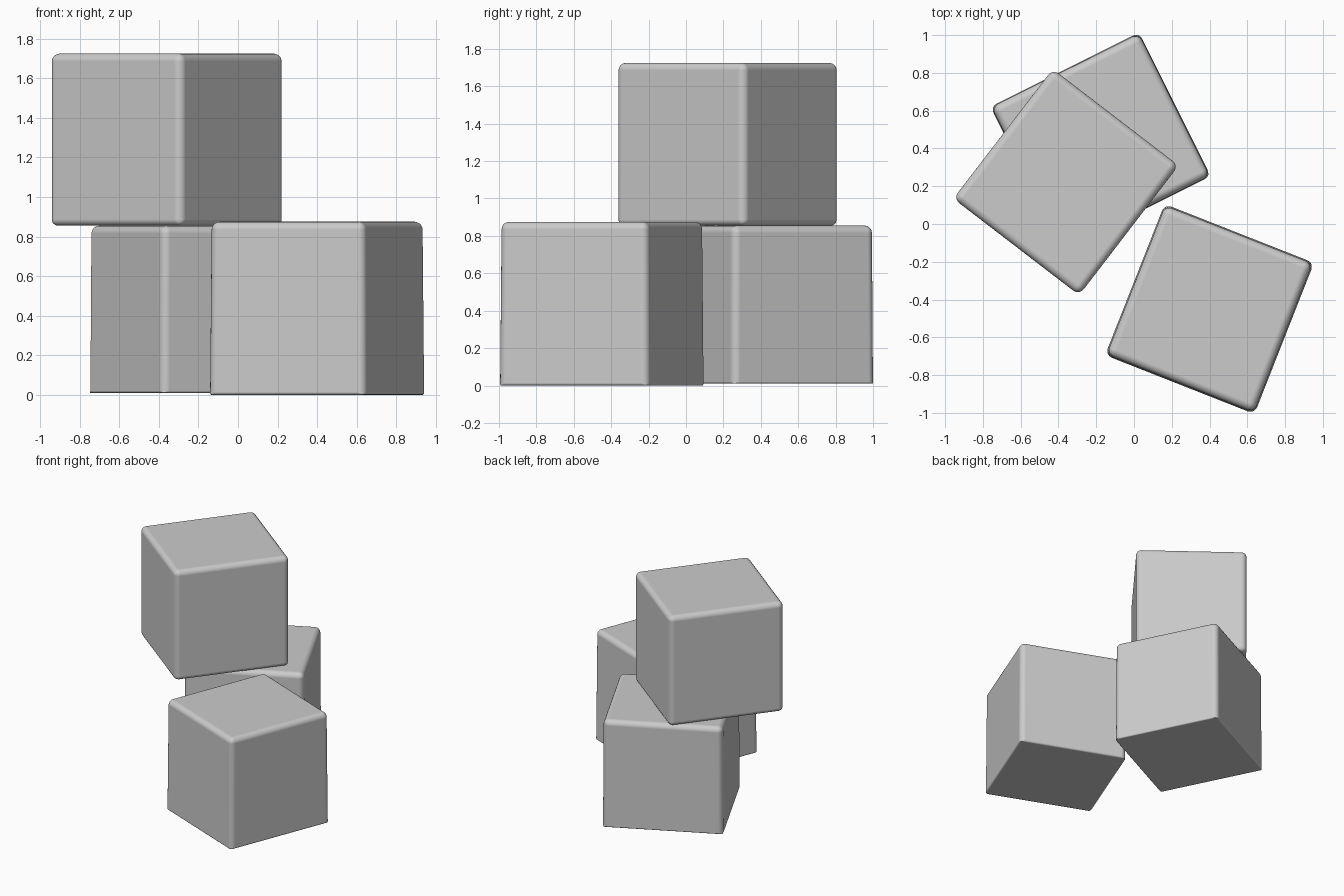
import bpy
import bmesh
from math import radians

if "Cube" in bpy.data.objects:
    bpy.data.objects.remove(bpy.data.objects["Cube"])


def soft_block(name, size, centre, z0, z1, angle, base_round, taper=1.0):
    """Rounded block; base_round scales the rounding of the bottom edges."""
    bm = bmesh.new()
    bmesh.ops.create_cube(bm, size=1)
    weight = bm.edges.layers.float.new("bevel_weight_edge")
    for e in bm.edges:
        is_base = all(v.co.z < 0 for v in e.verts)
        e[weight] = base_round if is_base else 1.0
    for v in bm.verts:
        k = taper if v.co.z > 0 else 1.0
        v.co.x *= size[0] * k
        v.co.y *= size[1] * k
        v.co.z *= z1 - z0
    mesh = bpy.data.meshes.new(name)
    bm.to_mesh(mesh)
    bm.free()
    obj = bpy.data.objects.new(name, mesh)
    bpy.context.collection.objects.link(obj)
    obj.location = (centre[0], centre[1], (z0 + z1) / 2)
    obj.rotation_euler.z = radians(angle)

    # Rounded edges, flat-looking faces
    mesh.shade_smooth()
    bevel = obj.modifiers.new("rounding", 'BEVEL')
    bevel.limit_method = 'WEIGHT'
    bevel.width = 0.04
    bevel.segments = 5
    bevel.harden_normals = True
    return obj


# Two blocks on the ground, one stacked on top
soft_block("front_block", (0.85, 0.86), (0.40, -0.45), 0.0, 0.875, -21.5, 0.35, 0.985)
soft_block("back_block", (0.88, 0.85), (-0.177, 0.437), 0.01, 0.855, 26.5, 0.25, 0.99)
soft_block("top_block", (0.84, 0.865), (-0.36, 0.222), 0.855, 1.725, -37.5, 0.8)
